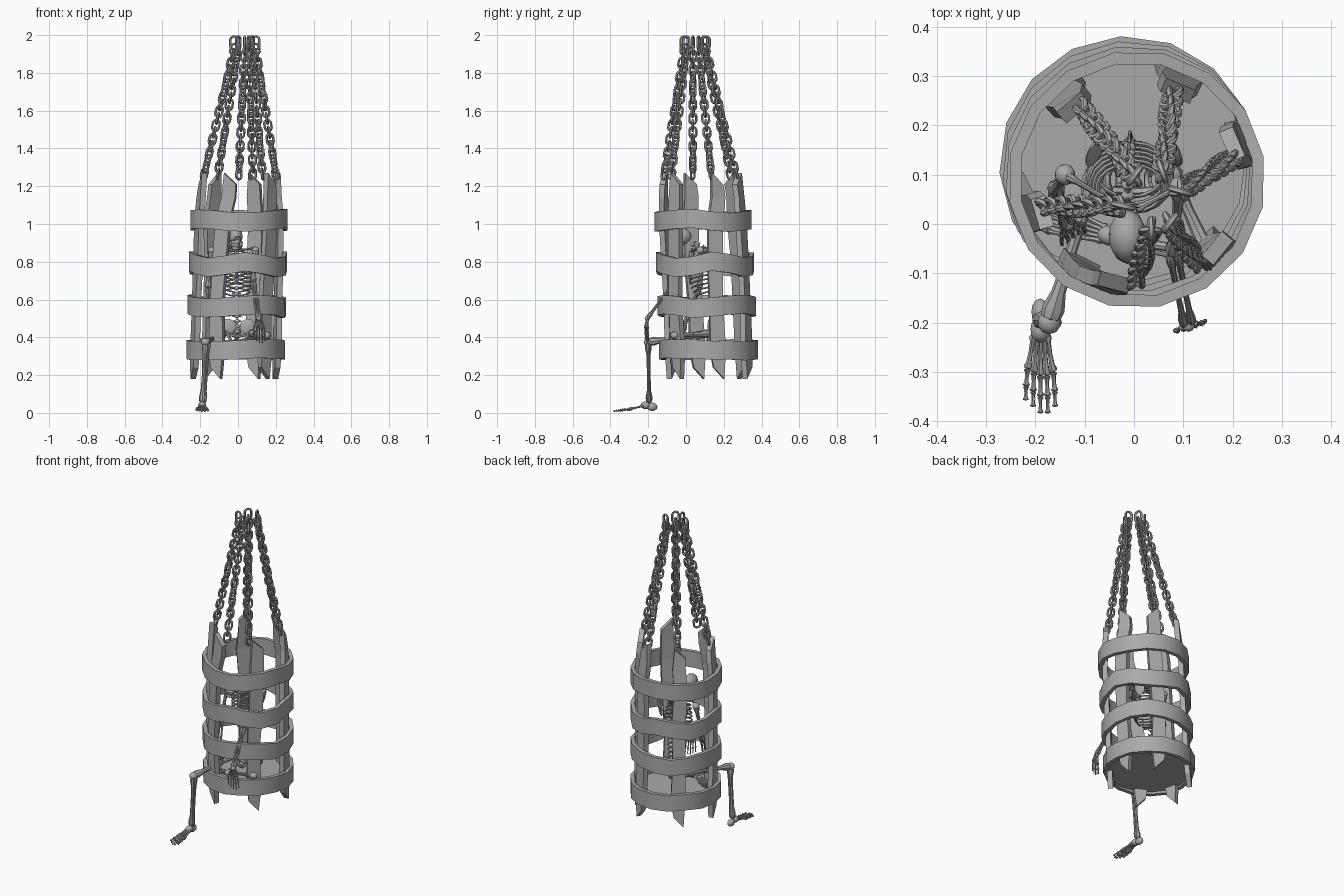
import bpy, bmesh, math, random
from mathutils import Vector, Matrix

random.seed(4)
cube = bpy.data.objects.get("Cube")
if cube:
    bpy.data.objects.remove(cube)

grey = bpy.data.materials.new("plain_grey")
grey.use_nodes = True
shade = (0.4, 0.4, 0.4, 1)
grey.diffuse_color = shade
grey.node_tree.nodes["Principled BSDF"].inputs["Base Color"].default_value = shade


def finish(name, bm, smooth=True):
    bmesh.ops.recalc_face_normals(bm, faces=bm.faces)
    mesh = bpy.data.meshes.new(name)
    bm.to_mesh(mesh)
    bm.free()
    mesh.materials.append(grey)
    obj = bpy.data.objects.new(name, mesh)
    bpy.context.collection.objects.link(obj)
    if smooth:
        bpy.ops.object.select_all(action='DESELECT')
        obj.select_set(True)
        bpy.context.view_layer.objects.active = obj
        bpy.ops.object.shade_smooth_by_angle(angle=math.radians(35))


def skin(bm, loops, closed=False):
    """Join equal vertex loops with quads, capping open ends."""
    rows = [[bm.verts.new(p) for p in loop] for loop in loops]
    pairs = list(zip(rows, rows[1:]))
    if closed:
        pairs.append((rows[-1], rows[0]))
    else:
        bm.faces.new(rows[0][::-1])
        bm.faces.new(rows[-1])
    for a, b in pairs:
        for i in range(len(a)):
            j = (i + 1) % len(a)
            bm.faces.new((a[i], a[j], b[j], b[i]))


def tube(bm, points, radii, sides=8, closed=False, normal=None):
    """Sweep a round section along a path."""
    pts = [Vector(p) for p in points]
    last = len(pts) - 1
    loops = []
    for i, p in enumerate(pts):
        if closed:
            t = pts[(i + 1) % len(pts)] - pts[i - 1]
        else:
            t = pts[min(i + 1, last)] - pts[max(i - 1, 0)]
        t.normalize()
        n = normal if normal else t.orthogonal()
        n = (n - t * n.dot(t)).normalized()
        normal, b = n, t.cross(n)
        r = radii[i] if isinstance(radii, list) else radii
        angles = [math.tau * k / sides for k in range(sides)]
        loops.append([p + (n * math.cos(a) + b * math.sin(a)) * r for a in angles])
    skin(bm, loops, closed)


def bone(bm, a, b, r, sides=8):
    """Shaft with knobbed ends."""
    a, b = Vector(a), Vector(b)
    steps = ((0, .7), (.03, 1.4), (.09, 1.6), (.2, 1), (.5, .8),
             (.8, 1), (.91, 1.6), (.97, 1.4), (1, .7))
    tube(bm, [a.lerp(b, t) for t, k in steps], [r * k for t, k in steps], sides)


def blob(bm, centre, size, axis=(0, 0, 1)):
    turn = Vector(axis).to_track_quat('Z', 'Y').to_matrix().to_4x4()
    place = Matrix.Translation(centre) @ turn @ Matrix.Diagonal((*size, 1))
    bmesh.ops.create_icosphere(bm, subdivisions=2, radius=1, matrix=place)


def digits(bm, root, palm, finger, side, r):
    """Five rays of a hand or foot, each one palm bone and two finger bones."""
    root, palm, finger, side = map(Vector, (root, palm, finger, side))
    for k in range(-2, 3):
        reach = 1 - .08 * abs(k - .5)
        start = root + side * k * .5
        knuckle = root + palm * reach + side * k
        middle = knuckle + finger * .55 * reach + side * k * .12
        tip = knuckle + finger * reach + side * k * .15
        bone(bm, start, knuckle, r, 6)
        bone(bm, knuckle, middle, r * .85, 6)
        bone(bm, middle, tip, r * .7, 6)


# The cage axis leans a little
def axis(z):
    return Vector((-.02 + .025 * z, .134 - .043 * z, z))


def polar(z, degrees, radius):
    a = math.radians(degrees)
    return axis(z) + Vector((math.cos(a), math.sin(a), 0)) * radius


# Warped hoops
hoops = {"top": (1.02, .008, 3), "upper": (.785, .016, 4),
         "lower": (.565, .01, 3), "bottom": (.335, .005, 2)}
for label, (z, wave, count) in hoops.items():
    bm = bmesh.new()
    loops = []
    for i in range(16):
        deg = i * 22.5 + z * 10
        lift = wave * math.sin(count * math.radians(deg) + z * 9)
        lift = Vector((0, 0, lift + random.uniform(-.004, .004)))
        corners = ((.262, -.05), (.262, .05), (.238, .05), (.238, -.05))
        loops.append([polar(z, deg, r) + lift + Vector((0, 0, h)) for r, h in corners])
    skin(bm, loops, True)
    finish(label + "_hoop", bm)

# Floor disc
bm = bmesh.new()
skin(bm, [[polar(z, i * 22.5 + 3, .243) for i in range(16)] for z in (.295, .32)])
finish("cage_floor", bm, False)

# Rough planks: angle at the foot, angle at the head, angle of the chain
planks = [(-163, -163, -167), (130, 130, 127), (65, 67, 70),
          (13, 24, 16), (-47, -39, -53), (-116, -103, -92)]
for low, high, chain in planks:
    bm = bmesh.new()
    loops = []
    slant = random.choice((-1, 1)) * .03
    for z, r, width, turn in ((.21, .224, .028, 0), (.33, .224, .042, .05),
                              (.57, .223, .036, 0), (.8, .222, .04, .2),
                              (1.02, .221, .04, .4), (1.14, .212, .038, .75),
                              (1.24, .205, .032, 1)):
        deg = low + (high - low) * turn + random.uniform(-2, 2)
        mid = polar(z, deg, r)
        out = (mid - axis(z)).normalized()
        across = Vector((-out.y, out.x, 0))
        tip = slant if z < .3 or z > 1.2 else 0
        loops.append([mid + across * s * width + out * d * .015 + Vector((0, 0, s * tip))
                      for s, d in ((-1, -1), (1, -1), (1, 1), (-1, 1))])
    skin(bm, loops)
    finish("cage_plank", bm, False)


# Heavy chains converging above the cage
def link(bm, centre, along, flat, half, width, wire):
    side = along.cross(flat)
    points = []
    for k in range(12):
        a = math.tau * (k + .5) / 12
        rise = width * math.sin(a) + math.copysign(half - width, math.sin(a))
        points.append(centre + side * width * math.cos(a) + along * rise)
    tube(bm, points, wire, 6, True, flat)


for low, high, chain in planks:
    bm = bmesh.new()
    start = polar(1.265, chain, .195)
    a = math.radians(chain)
    end = Vector((.037 + .06 * math.cos(a), .05 + .06 * math.sin(a), 1.925))
    along = (end - start).normalized()
    count = 19
    for i in range(count):
        flat = along.orthogonal().normalized()
        flat = Matrix.Rotation(i * math.radians(82) + a, 3, along) @ flat
        link(bm, start.lerp(end, i / (count - 1)), along, flat, .029, .0185, .0068)
    up = Vector((0, 0, 1))
    link(bm, Vector((end.x, end.y, 1.959)), up, Vector((math.sin(a), math.cos(a), 0)),
         .034, .02, .0068)
    finish("hanging_chain", bm)

# Skull with hollow eyes and a jaw
bm = bmesh.new()
head = Vector((-.013, -.025, .935))
blob(bm, head, (.039, .055, .046))
blob(bm, head + Vector((0, -.032, -.035)), (.026, .022, .034))
blob(bm, head + Vector((0, -.032, -.064)), (.021, .024, .012))
for s in (-1, 1):
    socket = head + Vector((s * .015, -.055, -.014))
    for v in bm.verts:
        if (v.co - socket).length < .014:
            v.co.y += .012
    tube(bm, [head + Vector((s * x, y, z)) for x, y, z in
              ((.033, .005, -.03), (.029, -.01, -.062), (.014, -.045, -.068))], .006, 6)
finish("skull", bm)

# Spine
bm = bmesh.new()
curve = [Vector(p) for p in ((-.005, .13, .43), (-.005, .155, .54), (-.008, .165, .66),
                             (-.01, .155, .78), (-.012, .1, .86), (-.013, .015, .9))]
for a, b in zip(curve, curve[1:]):
    for k in range(4):
        p = a.lerp(b, k / 4)
        d = (b - a).normalized()
        back = Vector((0, d.z, -d.y))
        blob(bm, p, (.014, .012, .012), d)
        tube(bm, [p, p + back * .024 - d * .008], [.006, .003], 5)
        tube(bm, [p - Vector((.024, 0, 0)), p + Vector((.024, 0, 0))], .004, 5)
finish("spine", bm)

# Ribs, breastbone, collarbones and shoulder blades
bm = bmesh.new()
for i in range(10):
    z = .86 - i * .022
    wide = .048 + .03 * math.sin((i + 1.5) / 10 * math.pi * .8)
    back = .12 + .045 * min(1, i / 5)
    front = .025 + .006 * max(0, i - 6) ** 1.5
    for s in (-1, 1):
        pts = []
        for k in range(10):
            a = math.pi * k / 9
            y = (back + front) / 2 + (back - front) / 2 * math.cos(a)
            pts.append((-.008 + s * (wide * math.sin(a) + .008), y, z - .045 * k / 9))
        tube(bm, pts, .0045, 6)
tube(bm, [(-.008, .03, .855), (-.008, .02, .76), (-.008, .022, .68)], [.014, .011, .004])
finish("rib_cage", bm)

shoulders = {-1: Vector((-.14, .1, .86)), 1: Vector((.092, .075, .86))}
bm = bmesh.new()
for s, p in shoulders.items():
    bone(bm, (s * .012 - .008, .03, .86), p + Vector((0, 0, .012)), .0065)
    blob(bm, (s * .08, .145, .81), (.032, .008, .055), (s * .2, .1, 1))
    blob(bm, p, (.021, .022, .021))
finish("shoulder_bones", bm)

# Pelvis
bm = bmesh.new()
blob(bm, (-.005, .145, .43), (.024, .014, .045), (0, -.3, 1))
for s in (-1, 1):
    blob(bm, (s * .05, .125, .455), (.012, .042, .045), (s * .5, 0, 1))
    hoop = [(s * (.042 + .014 * math.sin(a)), .09 + .028 * math.cos(a), .39 + .03 * math.sin(a))
            for a in [math.tau * k / 10 for k in range(10)]]
    tube(bm, hoop, .009, 6, True)
    tube(bm, [(0, .065, .405), (s * .045, .068, .415)], .009, 6)
finish("pelvis", bm)


# Arms, the left one reaching out through the bars
def arm(name, shoulder, elbow, wrist, palm, finger, side):
    bm = bmesh.new()
    bone(bm, shoulder, elbow, .0115)
    gap = Vector(side).normalized() * .008
    for s in (-1, 1):
        bone(bm, Vector(elbow) + gap * s, Vector(wrist) + gap * s, .0065)
    blob(bm, wrist, (.014, .014, .012))
    digits(bm, wrist, palm, finger, side, .0042)
    finish(name, bm)


arm("left_arm", shoulders[1], (.08, -.06, .695), (.11, -.205, .5),
    (.003, -.005, -.055), (.002, .004, -.08), (.013, .004, 0))
arm("right_arm", shoulders[-1], (-.16, .07, .66), (-.135, 0, .49),
    (.01, -.015, -.05), (.005, -.02, -.065), (.01, .006, 0))


# Legs, the right one hanging outside the cage
def leg(name, hip, knee, ankle, aim):
    bm = bmesh.new()
    hip, knee, ankle, aim = map(Vector, (hip, knee, ankle, aim))
    bone(bm, hip, knee, .0145)
    blob(bm, hip, (.02, .02, .02))
    blob(bm, knee, (.024, .024, .021))
    side = Vector((-aim.y, aim.x, 0))
    bone(bm, knee, ankle, .0115)
    bone(bm, knee + side * .018, ankle + side * .014, .006)
    drop = Vector((0, 0, -1))
    blob(bm, ankle + drop * .02 - aim * .016, (.019, .023, .028), aim)
    blob(bm, ankle + drop * .012 + aim * .02, (.021, .021, .026), aim)
    digits(bm, ankle + drop * .015 + aim * .03, aim * .086 + drop * .02,
           aim * .08 + drop * .009, side * .013, .0057)
    finish(name, bm)


leg("right_leg", (-.075, .115, .42), (-.172, -.2, .375), (-.19, -.195, .052), (0, -1, 0))
leg("left_leg", (.07, .115, .42), (.15, -.06, .41), (-.03, -.03, .37), (-.95, .3, 0))
